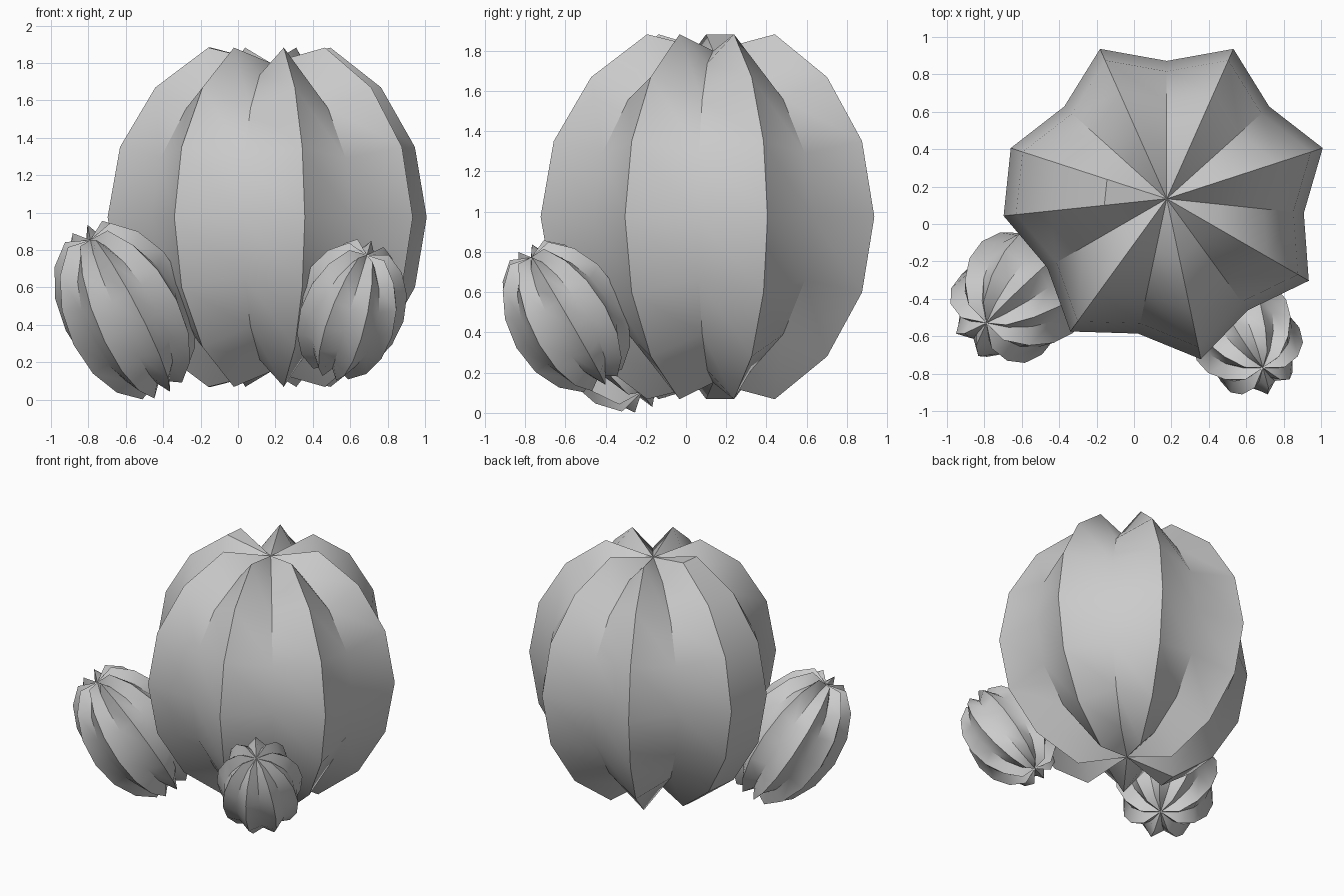
import bpy, bmesh, math
from mathutils import Vector, Matrix

if "Cube" in bpy.data.objects:
    bpy.data.objects.remove(bpy.data.objects["Cube"])

RINGS = 8


def ribbed_ball(name, centre, axis, width, height, ridge, columns, phase):
    """Low-poly sphere whose every second column is pushed out into a ridge."""
    bm = bmesh.new()
    top = bm.verts.new((0, 0, height))
    bottom = bm.verts.new((0, 0, -height))
    cols = []
    for c in range(columns):
        k = ridge if c % 2 == 0 else 1.0
        a = phase + 2 * math.pi * c / columns
        col = []
        for r in range(1, RINGS):
            t = math.pi * r / RINGS
            rad = k * width * math.sin(t)
            col.append(bm.verts.new((rad * math.cos(a), rad * math.sin(a),
                                     k * height * math.cos(t))))
        cols.append(col)
    for c in range(columns):
        a, b = cols[c], cols[(c + 1) % columns]
        bm.faces.new((top, a[0], b[0]))
        bm.faces.new((bottom, b[-1], a[-1]))
        for r in range(RINGS - 2):
            bm.faces.new((a[r], a[r + 1], b[r + 1], b[r]))
    # tilt along the growth axis, leaning without twisting
    turn = Vector((0, 0, 1)).rotation_difference(Vector(axis).normalized())
    bm.transform(Matrix.Translation(centre) @ turn.to_matrix().to_4x4())
    bmesh.ops.recalc_face_normals(bm, faces=bm.faces)
    mesh = bpy.data.meshes.new(name)
    bm.to_mesh(mesh)
    bm.free()
    ob = bpy.data.objects.new(name, mesh)
    bpy.context.collection.objects.link(ob)
    bpy.ops.object.select_all(action='DESELECT')
    ob.select_set(True)
    bpy.context.view_layer.objects.active = ob
    bpy.ops.object.shade_smooth_by_angle(angle=math.radians(30))
    return ob


# Main cactus body: odd column count leaves two ridges side by side
ribbed_ball("cactus_body", (0.175, 0.135, 0.975), (0, 0, 1),
            0.737, 0.825, 1.19, 15, math.radians(186))

# Two leaning offshoots at the front
ribbed_ball("left_offshoot", (-0.605, -0.375, 0.478), (-0.185, -0.155, 0.378),
            0.300, 0.446, 1.17, 18, 0.1)
ribbed_ball("right_offshoot", (0.60, -0.60, 0.48), (0.09, -0.17, 0.295),
            0.252, 0.350, 1.17, 18, 0.1)
